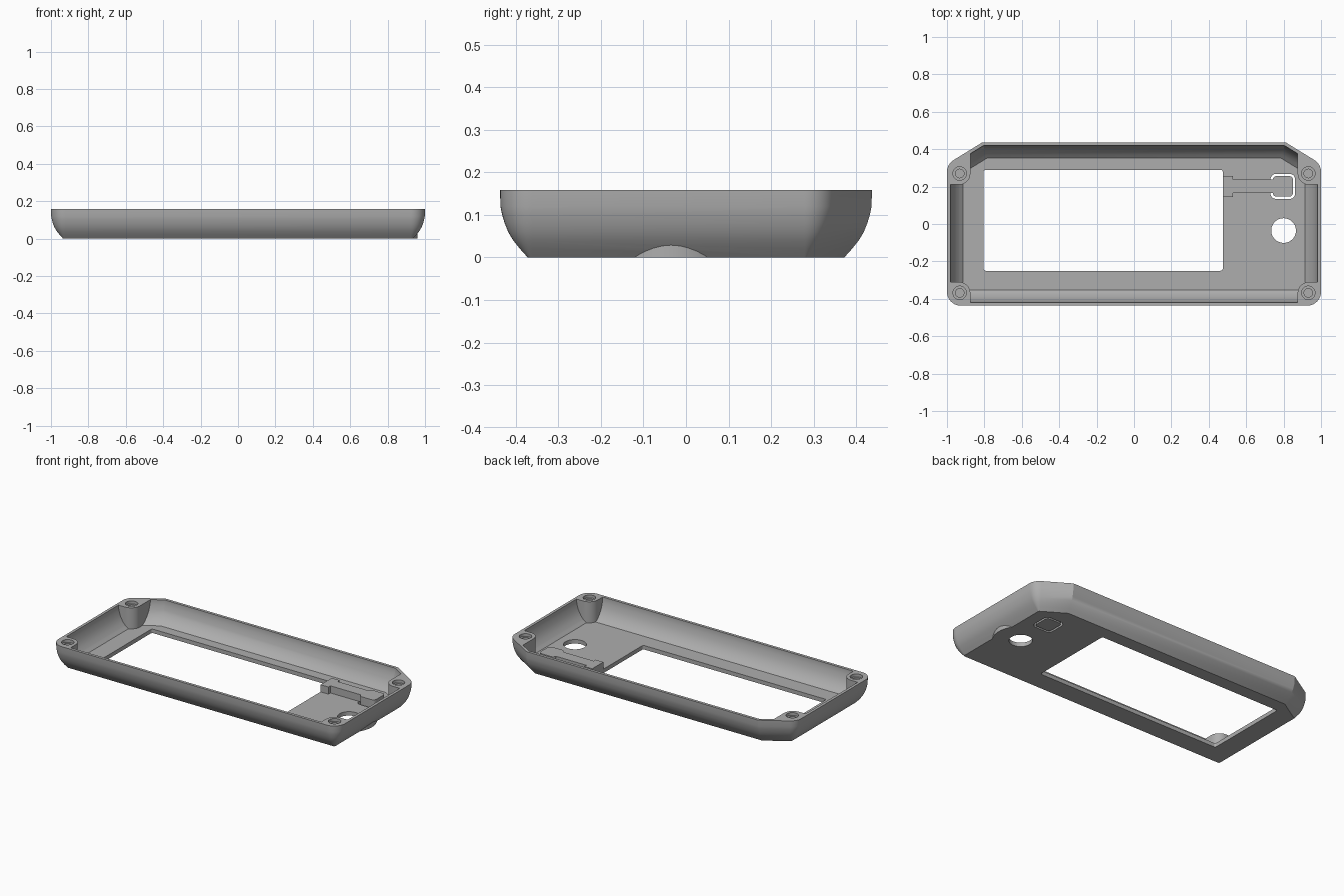
import bpy, bmesh, math
from mathutils import Vector

if "Cube" in bpy.data.objects:
    bpy.data.objects.remove(bpy.data.objects["Cube"])

grey = bpy.data.materials.new("mid grey plastic")
grey.use_nodes = True
COLOUR = (0.42, 0.42, 0.42, 1)
grey.diffuse_color = COLOUR
grey.node_tree.nodes["Principled BSDF"].inputs["Base Color"].default_value = COLOUR


def fillet(poly, radii, steps=10):
    """Round the corners of a counter-clockwise polygon; radius 0 stays sharp."""
    out = []
    for i, p in enumerate(poly):
        r = radii[i]
        if r <= 0:
            out.append(p)
            continue
        a = (poly[i - 1] - p).normalized()
        b = (poly[(i + 1) % len(poly)] - p).normalized()
        half = a.angle(b) / 2
        centre = p + (a + b).normalized() * r / math.sin(half)
        tangent = r / math.tan(half)
        start, end = p + a * tangent - centre, p + b * tangent - centre
        sweep = math.pi - 2 * half
        for k in range(steps + 1):
            t = k / steps
            out.append(centre + (start * math.sin((1 - t) * sweep)
                                 + end * math.sin(t * sweep)) / math.sin(sweep))
    return out


def inset(poly, d):
    """Move every side of a counter-clockwise polygon inward by d."""
    out = []
    for i, p in enumerate(poly):
        e1 = (p - poly[i - 1]).normalized()
        e2 = (poly[(i + 1) % len(poly)] - p).normalized()
        n1, n2 = Vector((-e1.y, e1.x)), Vector((-e2.y, e2.x))
        out.append(p + (n1 + n2) * d / (1 + n1.dot(n2)))
    return out


def loft(name, rings):
    """Closed solid through a stack of (loop, height) rings."""
    bm = bmesh.new()
    rows = [[bm.verts.new((p.x, p.y, z)) for p in loop] for loop, z in rings]
    n = len(rows[0])
    for low, high in zip(rows, rows[1:]):
        for i in range(n):
            j = (i + 1) % n
            bm.faces.new((low[i], low[j], high[j], high[i]))
    bm.faces.new(rows[0][::-1])
    bm.faces.new(rows[-1])
    bmesh.ops.recalc_face_normals(bm, faces=bm.faces)
    mesh = bpy.data.meshes.new(name)
    bm.to_mesh(mesh)
    bm.free()
    obj = bpy.data.objects.new(name, mesh)
    bpy.context.collection.objects.link(obj)
    mesh.materials.append(grey)
    return obj


def prism(name, loop, z0, z1):
    return loft(name, [(loop, z0), (loop, z1)])


def rect(x0, x1, y0, y1, r=0.0):
    corners = [Vector(c) for c in ((x0, y0), (x1, y0), (x1, y1), (x0, y1))]
    return fillet(corners, [r] * 4)


def circle(x, y, r, n=48):
    return [Vector((x + r * math.cos(k * math.tau / n),
                    y + r * math.sin(k * math.tau / n))) for k in range(n)]


def combine(obj, tool, operation):
    """Apply a boolean and delete the tool."""
    mod = obj.modifiers.new("cut", "BOOLEAN")
    mod.object, mod.operation, mod.solver = tool, operation, "EXACT"
    graph = bpy.context.evaluated_depsgraph_get()
    result = bpy.data.meshes.new_from_object(obj.evaluated_get(graph))
    obj.modifiers.clear()
    obj.data = result
    bpy.data.objects.remove(tool)


def smooth(obj):
    bpy.ops.object.select_all(action="DESELECT")
    obj.select_set(True)
    bpy.context.view_layer.objects.active = obj
    bpy.ops.object.shade_smooth_by_angle(angle=math.radians(28))


# Outer plan: rounded front corners, long chamfers at the back
HALF_Y = 0.437
plan = [Vector(p) for p in ((-1, -HALF_Y), (1, -HALF_Y), (1, 0.32),
                            (0.81, HALF_Y), (-0.81, HALF_Y), (-1, 0.32))]


def outline(d):
    r = max(0.075 - d, 0.006)
    return fillet(inset(plan, d), [r, r, r, 0, 0, r])


# Case shell
outer_profile = [(0.065, 0), (0.047, 0.02), (0.031, 0.04), (0.019, 0.06),
                 (0.011, 0.08), (0.005, 0.10), (0.001, 0.12), (0, 0.158)]
FLOOR = 0.025
shell = loft("case_shell", [(outline(d), z) for d, z in outer_profile])

# Round swelling around the button hole
combine(shell, prism("swelling", circle(0.8, -0.035, 0.16), 0, 0.032), "UNION")

# Hollow, leaving solid screw posts in the corners
inner_profile = [(0.085, FLOOR), (0.066, 0.042), (0.05, 0.06), (0.038, 0.08),
                 (0.029, 0.10), (0.022, 0.125), (0.018, 0.145), (0.018, 0.2)]
cavity = loft("cavity", [(outline(d), z) for d, z in inner_profile])
for side in (-1, 1):
    for y0, y1 in ((-0.6, -0.31), (0.21, 0.6)):
        x0, x1 = sorted((side * 0.875, side * 1.2))
        combine(cavity, prism("post", rect(x0, x1, y0, y1, 0.06), -0.1, 0.3), "DIFFERENCE")
combine(shell, cavity, "DIFFERENCE")

# Screw holes with a wider seat
for x in (-0.932, 0.932):
    for y in (-0.368, 0.27):
        combine(shell, prism("screw_seat", circle(x, y, 0.036, 32), 0.14, 0.2), "DIFFERENCE")
        combine(shell, prism("screw_hole", circle(x, y, 0.023, 32), 0.06, 0.2), "DIFFERENCE")

# Screen window, round hole and latch opening
for loop in (rect(-0.805, 0.475, -0.25, 0.29, 0.012),
             circle(0.8, -0.035, 0.066),
             rect(0.73, 0.862, 0.134, 0.268, 0.03)):
    combine(shell, prism("opening", loop, -0.1, 0.1), "DIFFERENCE")
smooth(shell)

# Springy latch: anchor, arm and push pad
TOP = 0.07
pad = prism("latch_pad", rect(0.742, 0.85, 0.146, 0.256, 0.02), 0, TOP)
arm = prism("latch_arm", rect(0.53, 0.742, 0.165, 0.237), FLOOR, TOP)
anchor = prism("latch_anchor", rect(0.475, 0.53, 0.145, 0.257), FLOOR, TOP)
for part in (pad, arm, anchor):
    smooth(part)
